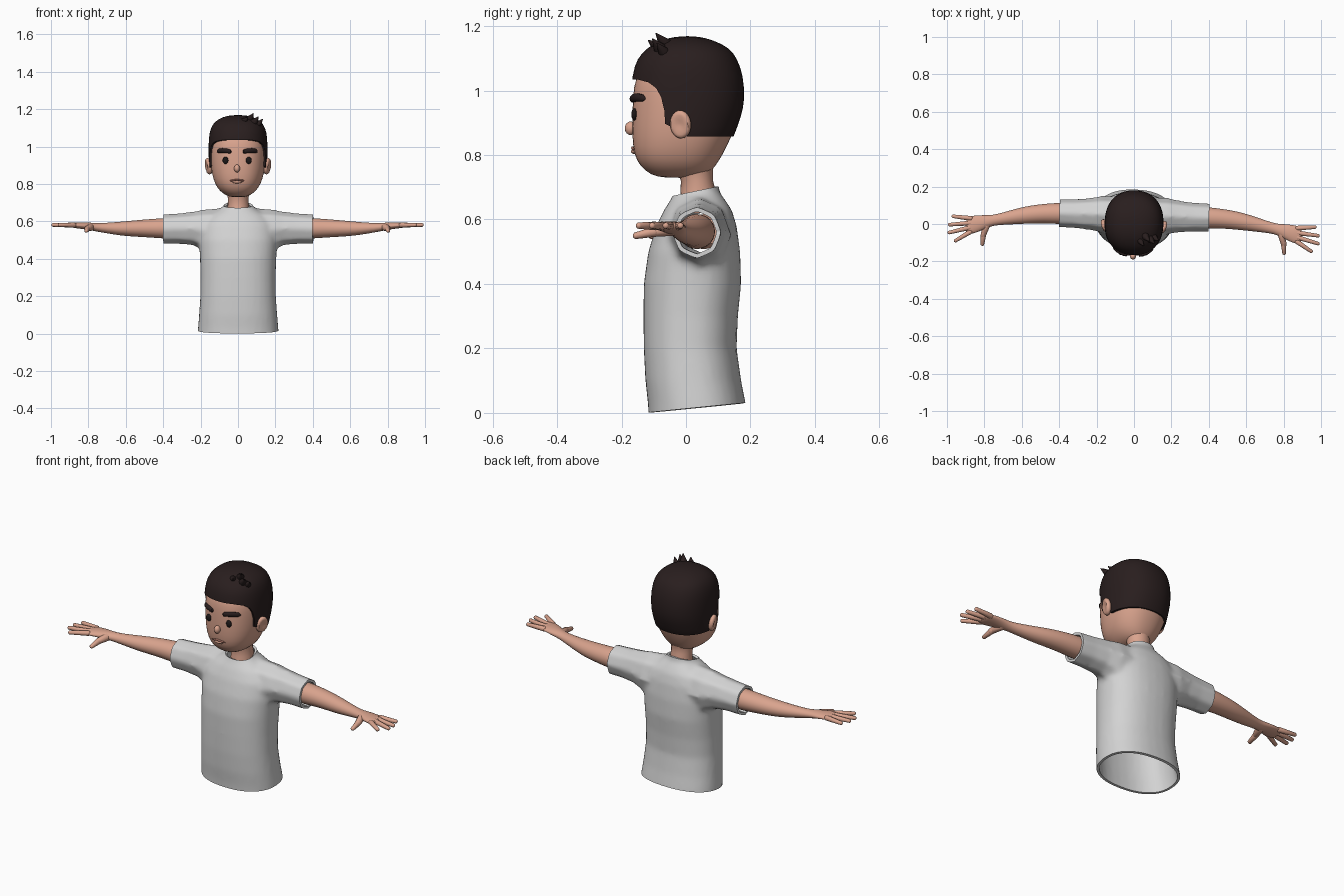
import bpy, bmesh, math
from mathutils import Vector, Matrix

if "Cube" in bpy.data.objects:
    bpy.data.objects.remove(bpy.data.objects["Cube"])

YAW = Matrix.Rotation(-0.03, 4, 'Z')      # the whole figure is turned slightly


def material(name, rgb):
    m = bpy.data.materials.new(name)
    m.diffuse_color = (*rgb, 1)
    m.use_nodes = True
    m.node_tree.nodes["Principled BSDF"].inputs["Base Color"].default_value = m.diffuse_color
    return m


SKIN = material("skin", (0.70, 0.37, 0.27))
SHIRT = material("shirt_grey", (0.65, 0.65, 0.65))
HAIR = material("hair_brown", (0.022, 0.013, 0.013))
EYE = material("eye_black", (0.012, 0.009, 0.009))
LIP = material("lip", (0.40, 0.17, 0.13))


def add(name, bm, mat):
    bmesh.ops.recalc_face_normals(bm, faces=bm.faces[:])
    me = bpy.data.meshes.new(name)
    bm.to_mesh(me)
    bm.free()
    ob = bpy.data.objects.new(name, me)
    bpy.context.collection.objects.link(ob)
    me.materials.append(mat)
    return ob


def activate(ob):
    bpy.ops.object.select_all(action='DESELECT')
    ob.select_set(True)
    bpy.context.view_layer.objects.active = ob


def modify(ob, kind, **settings):
    activate(ob)
    m = ob.modifiers.new(kind.lower(), kind)
    for k, v in settings.items():
        setattr(m, k, v)
    bpy.ops.object.modifier_apply(modifier=m.name)


def loft(bm, rings):
    vs = [[bm.verts.new(p) for p in r] for r in rings]
    n = len(vs[0])
    for a, b in zip(vs, vs[1:]):
        for i in range(n):
            j = (i + 1) % n
            bm.faces.new((a[i], a[j], b[j], b[i]))
    bm.faces.new(vs[0])
    bm.faces.new(vs[-1])


def spow(v, e):
    return math.copysign(abs(v) ** e, v)


def upright(bm, rows, n, power):
    """Stacked rounded sections: (z, half width, front y, back y)."""
    ang = [2 * math.pi * i / n for i in range(n)]
    loft(bm, [[(w * spow(math.cos(a), 2 / power),
                (f + b) / 2 + (b - f) / 2 * spow(math.sin(a), 2 / power), z)
               for a in ang] for z, w, f, b in rows])


def sideways(bm, rows, n, s=1):
    """Oval sections along x: (x, y, z, y radius, z radius)."""
    ang = [2 * math.pi * i / n for i in range(n)]
    loft(bm, [[(s * x, y + ry * math.cos(a), z + rz * math.sin(a)) for a in ang]
              for x, y, z, ry, rz in rows])


def ellipsoid(name, c, r, mat, seg=16):
    bm = bmesh.new()
    bmesh.ops.create_uvsphere(bm, u_segments=seg, v_segments=seg * 3 // 4, radius=1)
    bm.transform(Matrix.Translation(c) @ Matrix.Diagonal((*r, 1)))
    return add(name, bm, mat)


def capsule(name, p0, p1, r0, r1, mat):
    p0, p1 = Vector(p0), Vector(p1)
    bm = bmesh.new()
    bmesh.ops.create_uvsphere(bm, u_segments=10, v_segments=8, radius=1)
    for v in bm.verts:
        v.co = v.co * r1 + Vector((0, 0, (p1 - p0).length)) if v.co.z > 0.01 else v.co * r0
    bm.transform(Matrix.Translation(p0) @ (p1 - p0).to_track_quat('Z', 'Y').to_matrix().to_4x4())
    return add(name, bm, mat)


# Shirt: torso and sleeves fused, then cut open at hem, collar and cuffs
bm = bmesh.new()
upright(bm, [(-.06, .219, -.113, .197), (.03, .215, -.118, .185), (.1, .209, -.126, .171),
             (.2, .202, -.131, .157), (.3, .201, -.132, .161), (.4, .204, -.131, .171),
             (.5, .209, -.117, .168), (.58, .2, -.092, .157), (.63, .16, -.068, .142),
             (.66, .11, -.048, .122), (.685, .073, -.036, .103), (.76, .066, -.032, .098)], 32, 2.3)
for s in (1, -1):
    sideways(bm, [(.02, .045, .55, .10, .123), (.1, .045, .55, .10, .123), (.18, .047, .553, .098, .113),
                  (.24, .047, .562, .086, .092), (.32, .046, .562, .079, .083),
                  (.46, .045, .557, .075, .079)], 8, s)
shirt = add("shirt", bm, SHIRT)
modify(shirt, 'REMESH', mode='VOXEL', voxel_size=0.012)
modify(shirt, 'SMOOTH', factor=0.5, iterations=6)
bm = bmesh.new()
bm.from_mesh(shirt.data)
for co, no in [((0, -.115, .001), (0, .1, -1)), ((0, -.045, .672), (0, -.21, 1)),
               ((.4, 0, 0), (1, 0, 0)), ((-.4, 0, 0), (-1, 0, 0))]:
    bmesh.ops.bisect_plane(bm, geom=bm.verts[:] + bm.edges[:] + bm.faces[:], dist=1e-5,
                           plane_co=co, plane_no=no, clear_outer=True)
bm.to_mesh(shirt.data)
bm.free()
modify(shirt, 'SOLIDIFY', thickness=0.013, offset=-1)

# Head and neck
HEAD = [(.729, .03, -.07, .04), (.738, .065, -.11, .068), (.765, .1, -.143, .092),
        (.80, .123, -.162, .114), (.857, .141, -.168, .143), (.92, .148, -.168, .163),
        (.987, .15, -.165, .168), (1.035, .147, -.160, .165), (1.09, .125, -.125, .135),
        (1.13, .08, -.07, .08)]
bm = bmesh.new()
upright(bm, HEAD, 28, 2.3)
head = add("head", bm, SKIN)
modify(head, 'SUBSURF', levels=1)
bm = bmesh.new()
upright(bm, [(.62, .062, -.03, .105), (.68, .057, -.017, .094), (.72, .055, -.016, .084),
             (.76, .06, -.03, .084), (.8, .075, -.05, .1)], 20, 2)
neck = add("neck", bm, SKIN)


def face_y(x, z):
    for a, b in zip(HEAD, HEAD[1:]):
        if a[0] <= z <= b[0]:
            t = (z - a[0]) / (b[0] - a[0])
            w, f, k = (a[i] + t * (b[i] - a[i]) for i in (1, 2, 3))
            return (f + k) / 2 + (f - k) / 2 * (1 - abs(x / w) ** 2.3) ** (1 / 2.3)


# Hair: a cap trimmed along the hairline
bm = bmesh.new()
upright(bm, [(.82, .148, -.17, .133), (.857, .152, -.173, .149), (.92, .157, -.175, .173),
             (.97, .159, -.174, .184), (1.05, .158, -.168, .179), (1.10, .147, -.153, .159),
             (1.132, .127, -.122, .137), (1.157, .088, -.08, .085), (1.169, .035, -.025, .035)], 28, 2.25)
hair = add("hair", bm, HAIR)
modify(hair, 'SUBSURF', levels=1)
line = [(-.3, 1.035), (-.15, 1.035), (-.112, 1.025), (-.088, 1.007), (-.073, .98), (-.063, .94),
        (-.06, .897), (-.04, .887), (-.01, .868), (.01, .857), (.3, .857), (.3, .6), (-.3, .6)]
bm = bmesh.new()
loft(bm, [[(x, y, z) for y, z in line] for x in (-.3, .3)])
cutter = add("hairline_cutter", bm, HAIR)
modify(hair, 'BOOLEAN', object=cutter, operation='DIFFERENCE', solver='EXACT')
bpy.data.objects.remove(cutter)
for i, (a, b) in enumerate([((.06, -.06, 1.14), (.085, -.09, 1.177)), ((.085, -.075, 1.125), (.112, -.1, 1.16)),
                            ((.1, -.06, 1.11), (.134, -.085, 1.146)), ((.03, -.08, 1.13), (.055, -.115, 1.155))]):
    capsule(f"hair_tuft_{i + 1}", a, b, .024, .002, HAIR)

# Face details
for s, side in ((1, "left"), (-1, "right")):
    ellipsoid("eye_" + side, (s * .062, face_y(.062, .926) - .001, .926), (.0155, .009, .019), EYE)
    bm = bmesh.new()
    sideways(bm, [(x, face_y(x, z) - .002, z, .011 * k, .013 * k) for x, z, k in
                  ((.031, .973, .35), (.036, .974, .85), (.055, .977, 1), (.08, .979, 1),
                   (.102, .977, .85), (.109, .975, .35))], 10, s)
    add("eyebrow_" + side, bm, HAIR)
    ear = ellipsoid("ear_" + side, (0, 0, 0), (.02, .034, .044), SKIN, 20)
    for v in ear.data.vertices:                       # hollow the outer face
        d = math.hypot(v.co.y / .034, v.co.z / .044)
        if v.co.x > 0 and d < .75:
            v.co.x -= .012 * (1 - d / .75) + .002
    ear.data.transform(Matrix.Diagonal((s, 1, 1, 1)))
    if s < 0:
        ear.data.flip_normals()
    ear.data.transform(Matrix.Translation((s * .157, -.012, .895)) @ Matrix.Rotation(-s * .3, 4, 'Z')
                       @ Matrix.Rotation(s * .15, 4, 'Y'))
ellipsoid("nose", (0, -.172, .883), (.016, .018, .021), SKIN)
bm = bmesh.new()
sideways(bm, [(x, face_y(x, .822) - .001, .822 - abs(x) * .12, .005 * k, .0045 * k) for x, k in
              ((-.042, .3), (-.03, 1), (0, 1.1), (.03, 1), (.042, .3))], 8)
add("mouth", bm, LIP)
ellipsoid("lower_lip", (0, -.16, .811), (.026, .011, .008), SKIN)

# Arms with palms, fingers and thumbs
for s, side in ((1, "left"), (-1, "right")):
    bm = bmesh.new()
    sideways(bm, [(.3, .045, .562, .06, .06), (.4, .045, .563, .059, .056), (.48, .042, .563, .053, .05),
                  (.55, .035, .562, .05, .045), (.62, .024, .561, .044, .039), (.7, .008, .564, .034, .029),
                  (.755, -.003, .568, .029, .023), (.79, -.012, .573, .036, .021),
                  (.83, -.022, .577, .046, .018), (.875, -.033, .579, .051, .015),
                  (.9, -.036, .579, .045, .01)], 14, s)
    arm = add("arm_" + side, bm, SKIN)
    modify(arm, 'SUBSURF', levels=1)
    for nm, y0, x1, y1 in (("little", .004, .966, .012), ("ring", -.021, .984, -.033),
                           ("middle", -.045, .985, -.075), ("index", -.069, .95, -.117)):
        capsule(f"{nm}_finger_{side}", (s * .875, y0, .58), (s * x1, y1, .581), .0135, .0105, SKIN)
    capsule("thumb_base_" + side, (s * .785, -.02, .57), (s * .803, -.082, .561), .021, .016, SKIN)
    capsule("thumb_" + side, (s * .802, -.075, .562), (s * .807, -.13, .55), .016, .011, SKIN)

# Turn the figure and shade it smooth
for ob in list(bpy.context.scene.objects):
    ob.data.transform(YAW)
    activate(ob)
    bpy.ops.object.shade_smooth_by_angle(angle=math.radians(45))
